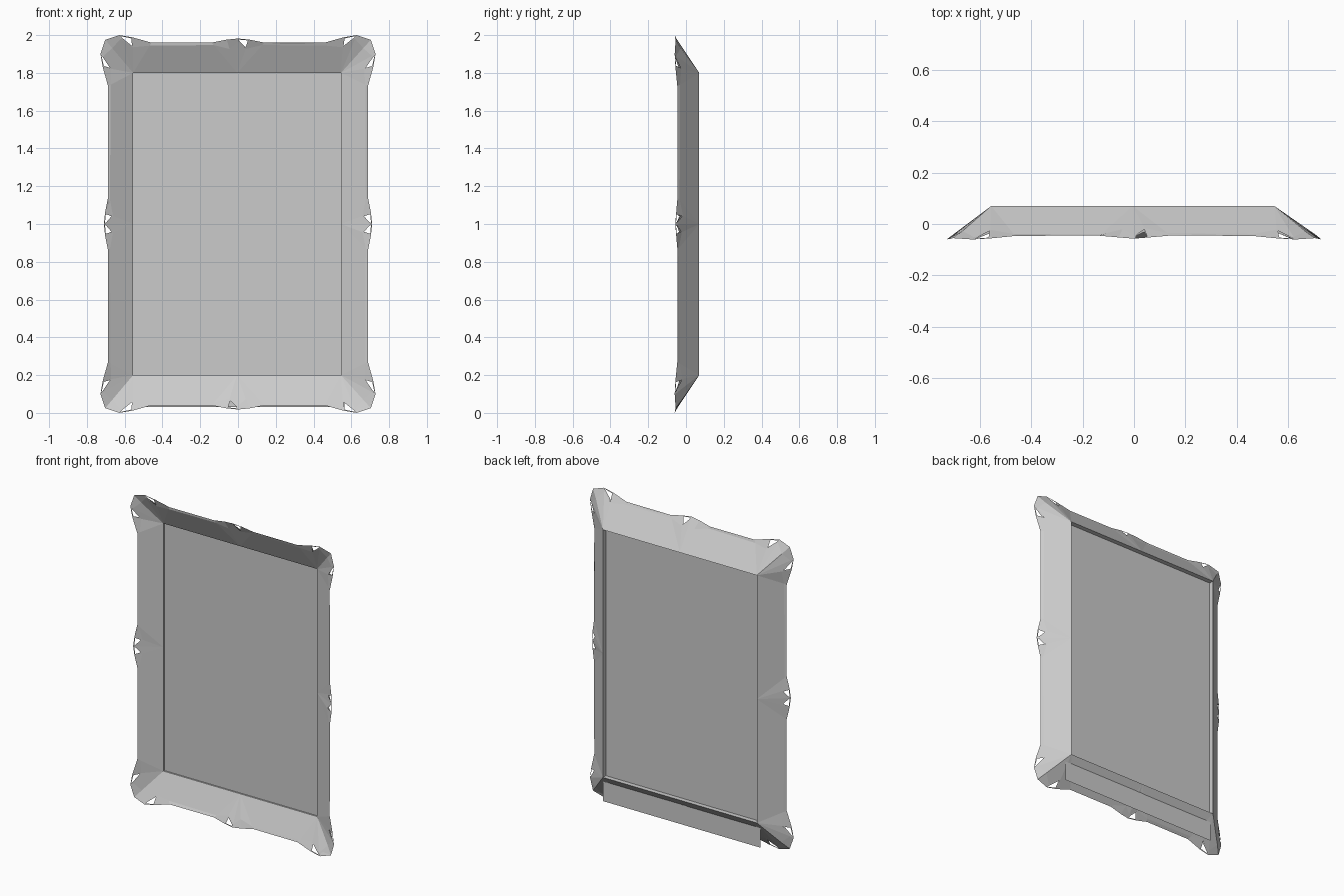
import bpy, bmesh, random
from mathutils import Vector

random.seed(4)
cube = bpy.data.objects.get("Cube")
if cube:
    bpy.data.objects.remove(cube, do_unlink=True)

grey = bpy.data.materials.new("plain_grey")
grey.use_nodes = True
grey.diffuse_color = (0.6, 0.6, 0.6, 1)
grey.node_tree.nodes["Principled BSDF"].inputs["Base Color"].default_value = (0.6, 0.6, 0.6, 1)


def finish(bm, name):
    mesh = bpy.data.meshes.new(name)
    bm.to_mesh(mesh)
    bm.free()
    mesh.materials.append(grey)
    obj = bpy.data.objects.new(name, mesh)
    bpy.context.collection.objects.link(obj)
    return obj


# Half extents of the rim and of the opening, as (x, z) around the middle
RIM = Vector((0.688, 0.96))
OPENING = Vector((0.55, 0.8))
FRONT_LIP, BACK_LIP = 0.03, 0.07

# Rim stations: distance from anchor, outward bulge, border width, depth
CORNER = (-0.015, 0.015, 0.25, -0.055)
CURL = [(0.06, 0.04, 0.1, -0.06), (0.13, 0.028, 0.28, -0.056), (0.23, 0.0, 0.1, -0.046)]
CREST = [(0.14, 0.0, 0.08, -0.045), (0.06, 0.016, 0.28, -0.052)]
PEAK = (0, 0.022, 0.1, -0.057)


def side_stations():
    """Yield anchor (-1 corner, 0 middle, 1 corner), signed distance and the rest."""
    yield (-1, *CORNER)
    for s in CURL:
        yield (-1, *s)
    for d, *rest in CREST:
        yield (0, -d, *rest)
    yield (0, *PEAK)
    for d, *rest in reversed(CREST):
        yield (0, d, *rest)
    for d, *rest in reversed(CURL):
        yield (1, -d, *rest)


def point(p, y):
    return Vector((p.x, y, p.y + 1))


# Ornate frame: five rings around the opening
bm = bmesh.new()
rings, holes = [], set()
sides = [((1, 0), (0, 1)), ((0, -1), (1, 0)), ((-1, 0), (0, -1)), ((0, 1), (-1, 0))]
for along, out in sides:
    t, n = Vector(along), Vector(out)
    rim_len, rim_out = abs(t.dot(RIM)), abs(n.dot(RIM))
    in_len, in_out = abs(t.dot(OPENING)), abs(n.dot(OPENING))
    start = len(rings)
    # pierced segments beside each corner and beside the middle crest
    pierced = [1, 6, 10] + ([5] if out[0] else [])
    holes.update(start + i for i in pierced)
    for anchor, d, bulge, width, depth in side_stations():
        outer = point(t * (anchor * rim_len + d) + n * (rim_out + bulge), depth)
        inner = t * (anchor * in_len) + n * in_out - Vector((0.005, 0))
        inner_front, inner_back = point(inner, FRONT_LIP), point(inner, BACK_LIP)
        ripple = Vector((0, random.uniform(-0.006, 0.004), 0))
        mid_front = outer.lerp(inner_front, width) + ripple
        mid_back = outer.lerp(inner_back, width) + ripple
        rings.append([bm.verts.new(p) for p in
                      (inner_front, mid_front, outer, mid_back, inner_back)])

hole_faces = []
for i, a in enumerate(rings):
    b = rings[(i + 1) % len(rings)]
    for j in range(5):
        k = (j + 1) % 5
        face = bm.faces.new((a[j], a[k], b[k], b[j]))
        if i in holes and j in (1, 2):
            hole_faces.append(face)

# Pierced openings in the rim
bmesh.ops.recalc_face_normals(bm, faces=bm.faces)
bmesh.ops.inset_individual(bm, faces=hole_faces, thickness=0.009)
bmesh.ops.delete(bm, geom=hole_faces, context='FACES_ONLY')
bmesh.ops.remove_doubles(bm, verts=bm.verts, dist=0.0005)
finish(bm, "ornate_frame")

# Flat picture sheet, reaching below the opening behind the lower rail
bm = bmesh.new()
corners = [(-0.56, 0.03), (0.565, 0.03), (0.565, 1.82), (-0.56, 1.82)]
bm.faces.new([bm.verts.new((x, 0.04, z)) for x, z in corners])
finish(bm, "picture_sheet")
